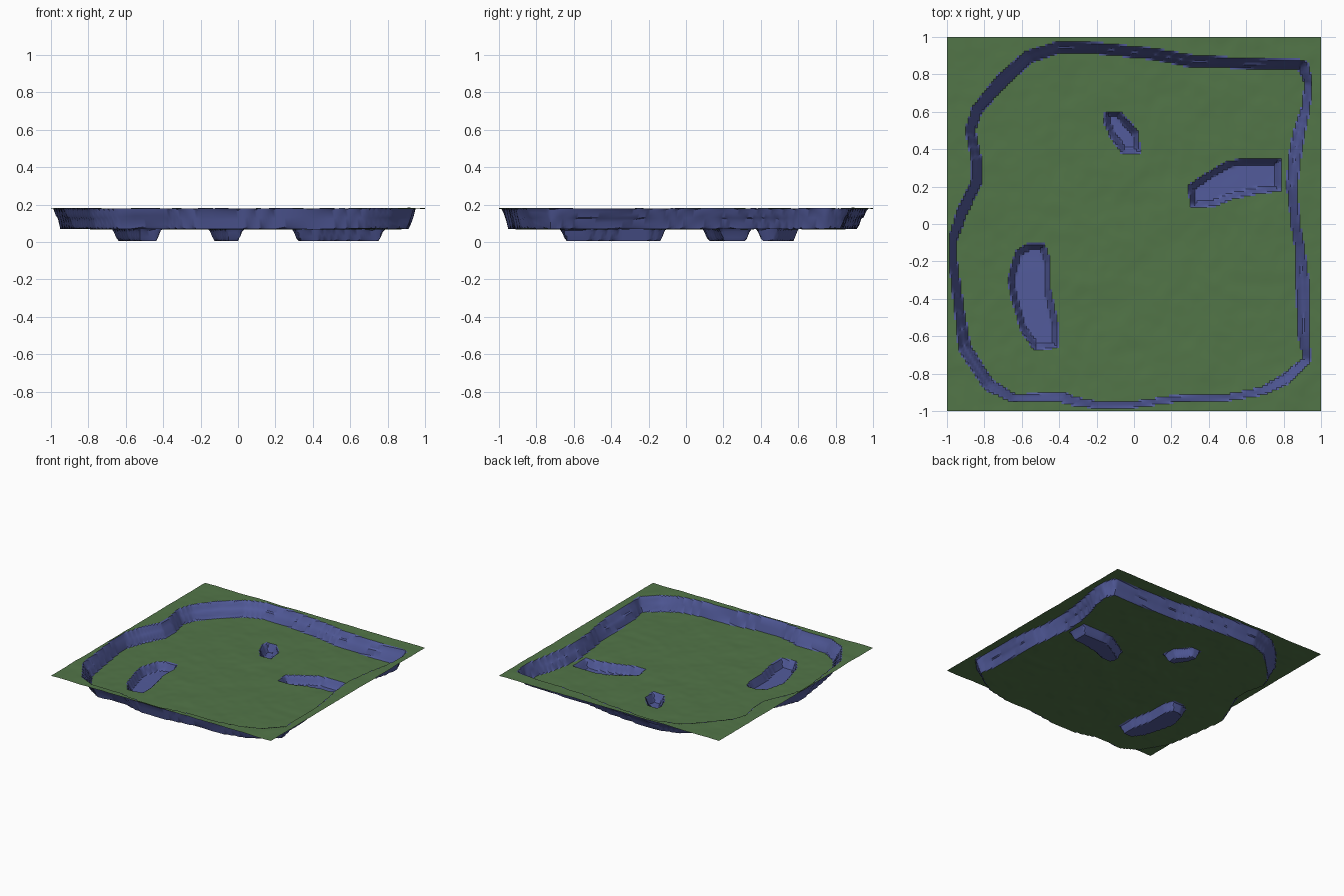
import bpy, math
from mathutils import Vector, noise

if "Cube" in bpy.data.objects:
    bpy.data.objects.remove(bpy.data.objects["Cube"])

N = 160                      # grid cells per side
STEP = 2.0 / N

# Foot of the cliff: x, y, width of the cliff band outwards
BASIN = [(-.95, -.08, .035), (-.95, -.2, .035), (-.915, -.45, .04), (-.88, -.65, .055),
         (-.76, -.84, .05), (-.64, -.915, .035), (-.38, -.905, .045), (-.32, -.93, .035),
         (-.2, -.955, .025), (0, -.955, .022), (.2, -.925, .025), (.5, -.915, .025),
         (.68, -.88, .03), (.8, -.81, .045), (.91, -.72, .03), (.88, -.58, .055),
         (.87, -.3, .06), (.865, -.12, .04), (.845, 0, .035), (.835, .1, .04),
         (.82, .2, .05), (.83, .35, .055), (.86, .5, .05), (.9, .62, .035),
         (.92, .75, .03), (.885, .83, .045), (.6, .835, .045), (.3, .845, .055),
         (.1, .885, .05), (-.2, .915, .05), (-.4, .92, .05), (-.55, .87, .055),
         (-.68, .75, .06), (-.82, .6, .045), (-.855, .5, .04), (-.82, .35, .045),
         (-.82, .22, .045), (-.9, .05, .045)]

# Pond rims, all with the same bank width
PONDS = [
    [(-.63, -.15), (-.57, -.11), (-.48, -.11), (-.45, -.2), (-.45, -.35), (-.41, -.54),
     (-.41, -.66), (-.53, -.67), (-.6, -.57), (-.65, -.4), (-.67, -.3)],
    [(.5, .33), (.58, .345), (.78, .345), (.78, .18), (.65, .165), (.53, .14),
     (.43, .1), (.31, .09), (.29, .2), (.38, .26)],
    [(-.15, .6), (-.08, .6), (.02, .49), (.03, .38), (-.06, .38), (-.13, .48), (-.155, .55)]]
PONDS = [[(x, y, .025) for x, y in p] for p in PONDS]


def signed_distance(x, y, poly):
    """Distance outside (+) or inside (-) the outline, and the band width there."""
    best, width, inside = 9.0, 0.0, False
    ax, ay, aw = poly[-1]
    for bx, by, bw in poly:
        dx, dy = bx - ax, by - ay
        t = max(0.0, min(1.0, ((x - ax) * dx + (y - ay) * dy) / (dx * dx + dy * dy)))
        d = (x - ax - t * dx) ** 2 + (y - ay - t * dy) ** 2
        if d < best:
            best, width = d, aw + t * (bw - aw)
        if (ay > y) != (by > y) and x < ax + (y - ay) * dx / dy:
            inside = not inside
        ax, ay, aw = bx, by, bw
    return (-1 if inside else 1) * math.sqrt(best), width


def steps(t):
    """Two-tier cliff profile, 0 at the foot and 1 at the top."""
    if t < .35:
        return max(t, 0) / .35 * .5
    if t < .6:
        return .5 + (t - .35) * .2
    return .55 + min((t - .6) / .4, 1) * .45


def height(x, y):
    bump = noise.noise(Vector((x * 5, y * 5, 2))) * .004 + noise.noise(Vector((x * 14, y * 14, 7))) * .0018
    d, w = signed_distance(x, y, BASIN)
    if d > 0:
        t = d / w
        return .07 + .11 * steps(t) + bump, (1 if t < 1 else 0)
    for p in PONDS:
        xs, ys = [q[0] for q in p], [q[1] for q in p]
        if min(xs) < x < max(xs) and min(ys) < y < max(ys):
            e, w = signed_distance(x, y, p)
            if e < 0:
                t = min(-e / w, 1)
                return (.07 + bump) * (1 - t) + (.006 + bump * .3) * t, 2
    return .07 + bump, 0


# Sample the terrain; zone 0 grass, 1 cliff, 2 pond
points, zone = [], []
for j in range(N + 1):
    for i in range(N + 1):
        x, y = -1 + i * STEP, -1 + j * STEP
        z, k = height(x, y)
        points.append((x, y, z))
        zone.append(k)

# Sort the cells into parts
parts = {"grass_ground": [], "cliff_wall": [], "ponds": []}
for j in range(N):
    for i in range(N):
        a = j * (N + 1) + i
        quad = (a, a + 1, a + N + 2, a + N + 1)
        zs = [points[v][2] for v in quad]
        ks = [zone[v] for v in quad]
        if 2 in ks:
            parts["ponds"].append(quad)
        elif 1 in ks or max(zs) - min(zs) > .03:
            parts["cliff_wall"].append(quad)
        else:
            parts["grass_ground"].append(quad)


def material(name, color):
    m = bpy.data.materials.new(name)
    m.diffuse_color = color
    m.use_nodes = True
    m.node_tree.nodes["Principled BSDF"].inputs["Base Color"].default_value = m.diffuse_color
    return m


grass = material("grass", (.085, .18, .065, 1))
rock = material("blue_rock", (.085, .105, .33, 1))


def build(name, faces, mat):
    index = {v: n for n, v in enumerate(sorted({v for f in faces for v in f}))}
    me = bpy.data.meshes.new(name)
    me.from_pydata([points[v] for v in index], [], [[index[v] for v in f] for f in faces])
    me.materials.append(mat)
    ob = bpy.data.objects.new(name, me)
    bpy.context.collection.objects.link(ob)
    # soft rolling ground, crisp cliff edges
    bpy.ops.object.select_all(action='DESELECT')
    ob.select_set(True)
    bpy.context.view_layer.objects.active = ob
    bpy.ops.object.shade_smooth_by_angle(angle=math.radians(30))


for name, faces in parts.items():
    build(name, faces, grass if name == "grass_ground" else rock)
